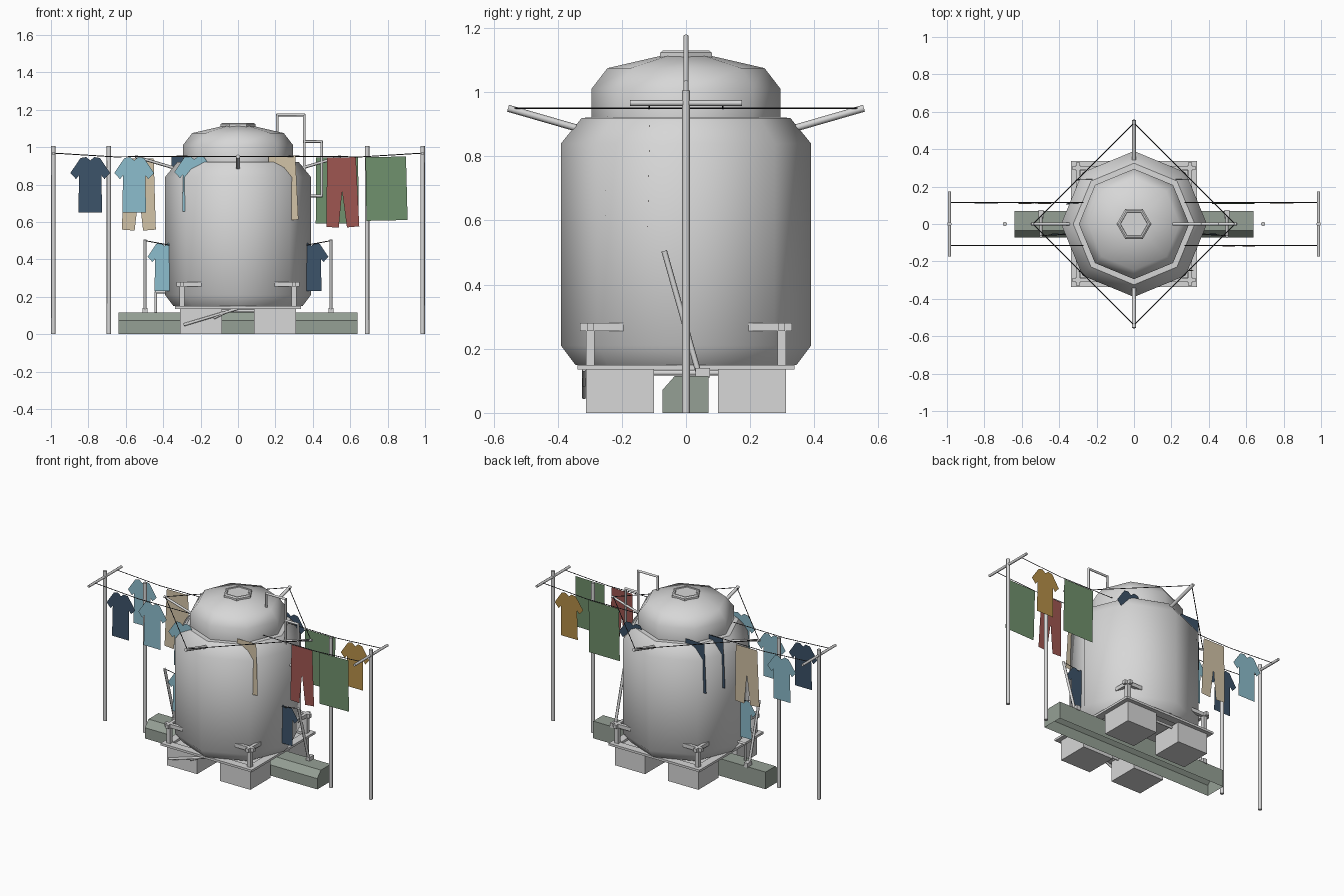
import bpy, bmesh, math
from mathutils import Vector

if "Cube" in bpy.data.objects:
    bpy.data.objects.remove(bpy.data.objects["Cube"])


def material(name, r, g, b):
    m = bpy.data.materials.new(name)
    m.diffuse_color = (r, g, b, 1)
    m.use_nodes = True
    m.node_tree.nodes["Principled BSDF"].inputs["Base Color"].default_value = m.diffuse_color
    return m


GREY = material("pale grey", 0.68, 0.68, 0.68)
DUCT = material("grey green", 0.30, 0.35, 0.30)
WIRE = material("dark wire", 0.04, 0.04, 0.045)
NAVY = material("navy", 0.045, 0.085, 0.14)
BLUE = material("light blue", 0.26, 0.50, 0.60)
TAN = material("tan", 0.64, 0.54, 0.38)
RED = material("brick red", 0.34, 0.09, 0.08)
GREEN = material("leaf green", 0.16, 0.28, 0.15)
GOLD = material("mustard", 0.46, 0.27, 0.065)


def finish(name, bm, mat, angle=None):
    bmesh.ops.recalc_face_normals(bm, faces=bm.faces)
    me = bpy.data.meshes.new(name)
    bm.to_mesh(me)
    bm.free()
    me.materials.append(mat)
    if angle:
        for p in me.polygons:
            p.use_smooth = True
        me.set_sharp_from_angle(angle=math.radians(angle))
    ob = bpy.data.objects.new(name, me)
    bpy.context.collection.objects.link(ob)
    return ob


def lathe(name, profile, sides, mat, angle=None):
    bm = bmesh.new()
    rings = []
    for r, z in profile:
        rings.append([bm.verts.new((r * math.cos(2 * math.pi * i / sides),
                                    r * math.sin(2 * math.pi * i / sides), z)) for i in range(sides)])
    for a, b in zip(rings, rings[1:]):
        for i in range(sides):
            j = (i + 1) % sides
            bm.faces.new((a[i], a[j], b[j], b[i]))
    bm.faces.new(rings[0])
    bm.faces.new(rings[-1])
    return finish(name, bm, mat, angle)


def box(name, x0, x1, y0, y1, z0, z1, mat=GREY):
    bm = bmesh.new()
    bmesh.ops.create_cube(bm, size=1)
    for v in bm.verts:
        v.co = ((x0 + x1) / 2 + v.co.x * (x1 - x0), (y0 + y1) / 2 + v.co.y * (y1 - y0),
                (z0 + z1) / 2 + v.co.z * (z1 - z0))
    return finish(name, bm, mat)


def tube(name, points, r, mat=GREY, sides=6):
    # straight rod along each leg of the path
    bm = bmesh.new()
    for a, b in zip(points, points[1:]):
        a, b = Vector(a), Vector(b)
        d = b - a
        mid = (a + b) / 2
        new = bmesh.ops.create_cone(bm, cap_ends=True, segments=sides, radius1=r, radius2=r,
                                    depth=d.length + (r if len(points) > 2 else 0))["verts"]
        q = d.to_track_quat("Z", "Y")
        for v in new:
            v.co = q @ v.co + mid
    return finish(name, bm, mat, 65)


# Outlines of the washing: right half, from top centre to bottom centre
SHIRT = [(0, -0.018), (0.022, 0), (0.052, -0.005), (0.106, -0.085), (0.076, -0.118),
         (0.060, -0.098), (0.063, -0.297)]
TROUSERS = [(0.077, 0), (0.088, -0.370), (0.022, -0.375), (0, -0.18)]
TOWEL = [(0.108, 0), (0.110, -0.340)]


def cloth(name, half, mat, x, y, z, s=1.0, tilt=0.0):
    pts = half + [(-px, pz) for px, pz in reversed(half) if px > 0]
    bm = bmesh.new()
    vs = []
    for px, pz in pts:
        c, k = math.cos(tilt), math.sin(tilt)
        vs.append(bm.verts.new((x + s * (px * c - pz * k),
                                y + 0.02 * s * pz, z + s * (px * k + pz * c))))
    bm.faces.new(vs)
    return finish(name, bm, mat)


# Tank and cap
lathe("tank", [(0.345, 0.15), (0.39, 0.21), (0.39, 0.84), (0.325, 0.92), (0.295, 0.921),
               (0.295, 1.01), (0.245, 1.075), (0.08, 1.113)], 8, GREY, 50)
lathe("tank_cap", [(0.093, 1.10), (0.093, 1.123), (0.083, 1.130), (0.074, 1.130), (0.072, 1.125)], 6, GREY)

# Base frame, foundation blocks and corner brackets
for s in (-1, 1):
    a, b = sorted((s * 0.285, s * 0.338))
    box("base_beam_side", a, b, -0.338, 0.338, 0.135, 0.15)
    box("base_beam_front", -0.285, 0.285, a, b, 0.135, 0.15)
    for t in (-1, 1):
        def corner(name, x0, x1, y0, y1, z0, z1):
            xs, ys = sorted((s * x0, s * x1)), sorted((t * y0, t * y1))
            box(name, *xs, *ys, z0, z1)
        corner("foundation_block", 0.085, 0.31, 0.10, 0.312, 0, 0.135)
        corner("bracket_post", 0.285, 0.312, 0.285, 0.312, 0.15, 0.255)
        corner("bracket_bar_x", 0.19, 0.33, 0.288, 0.309, 0.255, 0.28)
        corner("bracket_bar_y", 0.288, 0.309, 0.19, 0.33, 0.255, 0.28)

# Long chamfered duct, open underneath
bm = bmesh.new()
section = [(-0.073, 0), (-0.073, 0.072), (-0.035, 0.115), (0.07, 0.115), (0.07, 0)]
ends = [[bm.verts.new((x, y, z)) for y, z in section] for x in (-0.64, 0.64)]
for i in range(4):
    bm.faces.new((ends[0][i], ends[0][i + 1], ends[1][i + 1], ends[1][i]))
for e in ends:
    bm.faces.new(e)
finish("duct", bm, DUCT)

# Pipes under the tank
for s in (-1, 1):
    tube("under_pipe", [(-0.29, s * 0.25, 0.125), (0.29, s * 0.25, 0.125)], 0.009)
    tube("under_pipe_short", [(s * 0.15, -0.29, 0.125), (s * 0.15, 0.29, 0.125)], 0.009)
tube("drain_pipe", [(-0.29, -0.318, 0.05), (0.0, -0.318, 0.137)], 0.008)
tube("drain_pipe_brace", [(-0.13, -0.318, 0.085), (-0.02, -0.318, 0.137)], 0.006)

# Masts, cross arms and wires
for s in (-1, 1):
    tube("outer_mast", [(s * 0.987, 0, 0), (s * 0.987, 0, 1.005)], 0.012, sides=8)
    tube("inner_mast", [(s * 0.69, 0, 0), (s * 0.69, 0, 1.005)], 0.012, sides=8)
    tube("cross_arm", [(s * 0.987, -0.175, 0.966), (s * 0.987, 0.175, 0.966)], 0.009)
    tube("tank_strut_y", [(0, s * 0.34, 0.888), (0, s * 0.555, 0.95)], 0.011)
    tube("tank_strut_x", [(s * 0.34, 0, 0.888), (s * 0.55, 0, 0.95)], 0.008)
    for t in (-1, 1):
        tube("clothes_line", [(s * 0.987, t * 0.115, 0.968), (s * 0.66, t * 0.115, 0.948),
                              (s * 0.27, t * 0.115, 0.952)], 0.0025, WIRE, 4)
        tube("diamond_line", [(0, t * 0.54, 0.95), (s * 0.54, 0, 0.95)], 0.0025, WIRE, 4)
    # leaning post beside the tank with a short line
    tube("leaning_post", [(s * 0.497, 0.042, 0.115), (s * 0.497, -0.068, 0.505)], 0.009)
    tube("short_line", [(s * 0.497, -0.062, 0.50), (s * 0.36, -0.055, 0.475)], 0.0025, WIRE, 4)
    box("post_foot", s * 0.497 - 0.014, s * 0.497 + 0.014, 0.03, 0.075, 0.11, 0.14)

# Vent pipes on the right, drain elbow on the left
tube("vent_pipe", [(0.21, 0, 1.07), (0.21, 0, 1.173), (0.355, 0, 1.173), (0.355, 0, 0.82)], 0.008)
tube("down_pipe", [(0.355, 0, 1.03), (0.447, 0, 1.03), (0.447, 0, 0.74), (0.37, 0, 0.74)], 0.008)
tube("drain_elbow", [(-0.36, 0, 0.225), (-0.44, 0, 0.225), (-0.44, 0, 0.11)], 0.008)

# Washing on the long lines
F, B = -0.112, 0.115
cloth("navy_shirt_front", SHIRT, NAVY, -0.79, F, 0.947)
cloth("blue_shirt_front", SHIRT, BLUE, -0.555, F, 0.947)
cloth("red_trousers", TROUSERS, RED, 0.553, F, 0.945, tilt=0.02)
cloth("green_towel_front", TOWEL, GREEN, 0.79, F, 0.948, tilt=0.02)
cloth("blue_shirt_back", SHIRT, BLUE, -0.79, B, 0.947)
cloth("tan_trousers_back", TROUSERS, TAN, -0.53, B, 0.94, 1.03)
cloth("green_towel_back", TOWEL, GREEN, 0.53, B, 0.945, 1.04)
cloth("mustard_shirt", SHIRT, GOLD, 0.79, B, 0.947)

# Washing on the diamond lines, partly against the tank
cloth("blue_shirt_tank", SHIRT, BLUE, -0.234, -0.25, 0.952)
cloth("tan_trousers_tank", TROUSERS, TAN, 0.235, -0.245, 0.953, 0.92 * 0.95 + 0.05, 0.02)
cloth("navy_trousers_tank", TROUSERS, NAVY, -0.235, 0.24, 0.95, 0.9)
cloth("navy_trousers_side", TROUSERS, NAVY, -0.285, 0.112, 0.95, 0.9)
cloth("navy_shirt_tank", SHIRT, NAVY, 0.225, 0.24, 0.95)

# Small shirts by the leaning posts
cloth("blue_shirt_small", SHIRT, BLUE, -0.392, -0.052, 0.487, 0.86)
cloth("navy_shirt_small", SHIRT, NAVY, 0.392, -0.052, 0.487, 0.86)
